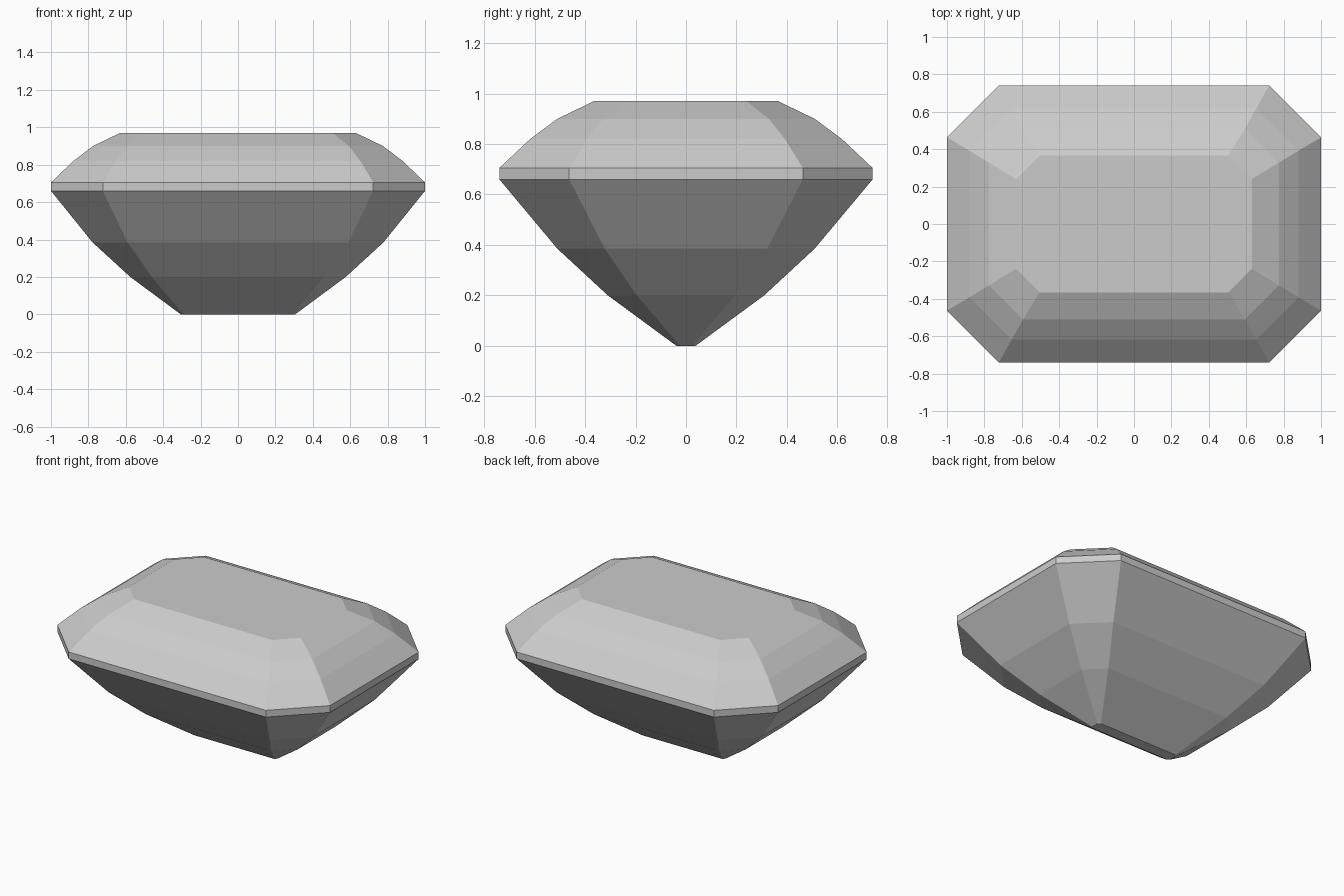
import bpy
import bmesh

if "Cube" in bpy.data.objects:
    bpy.data.objects.remove(bpy.data.objects["Cube"])

# Step-cut rings from culet to table: (half length x, half depth y, corner cut, height z)
RINGS = [
    (0.306, 0.038, 0.014, 0.0),
    (0.576, 0.310, 0.115, 0.200),
    (0.778, 0.510, 0.188, 0.385),
    (1.000, 0.740, 0.277, 0.660),
    (1.000, 0.740, 0.277, 0.705),
    (0.880, 0.618, 0.226, 0.820),
    (0.775, 0.510, 0.182, 0.900),
    (0.630, 0.365, 0.125, 0.970),
]


def octagon(bm, x, y, cut, z):
    """Rectangle with clipped corners, counter-clockwise from above."""
    a, b = x - cut, y - cut
    points = [(a, -y), (x, -b), (x, b), (a, y),
              (-a, y), (-x, b), (-x, -b), (-a, -y)]
    return [bm.verts.new((px, py, z)) for px, py in points]


bm = bmesh.new()
loops = [octagon(bm, *ring) for ring in RINGS]

# Pavilion, girdle and crown facets
for low, high in zip(loops, loops[1:]):
    for i in range(8):
        j = (i + 1) % 8
        bm.faces.new((low[i], low[j], high[j], high[i]))

# Culet and table
bm.faces.new(reversed(loops[0]))
bm.faces.new(loops[-1])

mesh = bpy.data.meshes.new("step_cut_gem")
bm.to_mesh(mesh)
bm.free()
gem = bpy.data.objects.new("step_cut_gem", mesh)
bpy.context.collection.objects.link(gem)
